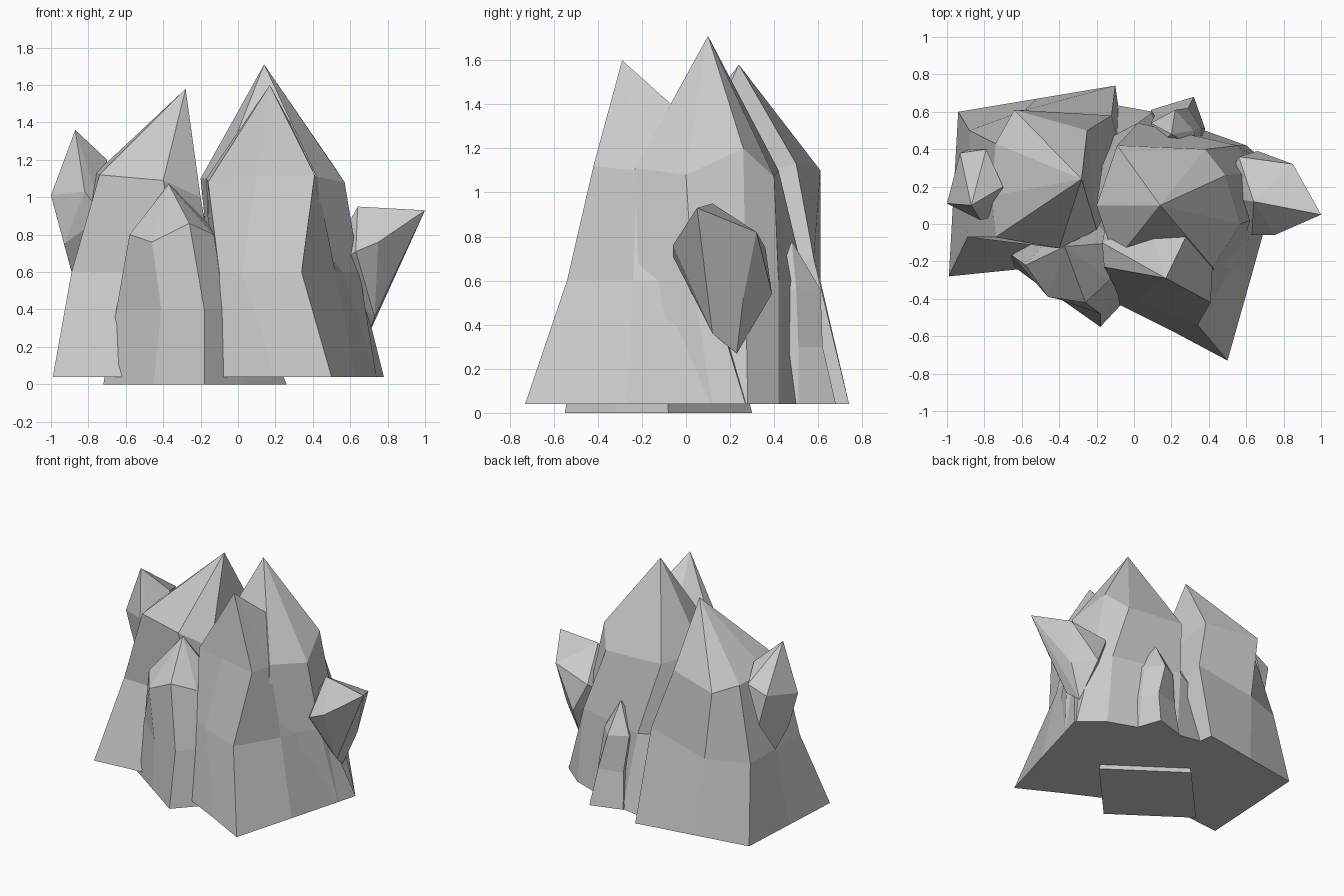
import bpy, bmesh


def finish(name, bm):
    bmesh.ops.recalc_face_normals(bm, faces=bm.faces)
    mesh = bpy.data.meshes.new(name)
    bm.to_mesh(mesh)
    bm.free()
    bpy.context.collection.objects.link(bpy.data.objects.new(name, mesh))


def ring(z, *pts):
    """Horizontal ring; a point may override the height with a third value."""
    return [(p[0], p[1], p[2] if len(p) > 2 else z) for p in pts]


def crystal(name, apex, *rings):
    """Loft flat facets through the rings and close them to a point."""
    bm = bmesh.new()
    loops = [[bm.verts.new(p) for p in r] for r in rings]
    top = bm.verts.new(apex)
    n = len(loops[0])
    bm.faces.new(loops[0][::-1])
    for i in range(n):
        j = (i + 1) % n
        for lo, hi in zip(loops, loops[1:]):
            bm.faces.new((lo[i], lo[j], hi[j], hi[i]))
        bm.faces.new((loops[-1][i], loops[-1][j], top))
    finish(name, bm)


def shard(name, *pts):
    """Convex shard around a few corner points."""
    bm = bmesh.new()
    vs = [bm.verts.new(p) for p in pts]
    res = bmesh.ops.convex_hull(bm, input=vs)
    junk = set(res["geom_interior"]) | set(res["geom_unused"])
    bmesh.ops.delete(bm, geom=[g for g in junk if isinstance(g, bmesh.types.BMVert)],
                     context='VERTS')
    finish(name, bm)


# Large front right crystal, its rear buried in the tall one
crystal("front_crystal", (0.17, -0.29, 1.60),
        ring(0.04, (0.5, -0.73), (0.63, -0.27), (0.78, 0.27), (0.1, 0.3),
             (-0.09, 0.1), (-0.08, -0.43), (0.2, -0.57)),
        ring(0.6, (0.34, -0.54), (0.52, -0.24), (0.64, 0.10), (0.1, 0.2),
             (-0.15, 0.0), (-0.10, -0.34), (0.02, -0.41)),
        ring(1.1, (0.41, -0.42, 1.12), (0.42, -0.22), (0.31, 0.0, 1.34), (0.08, 0.0, 1.27),
             (-0.17, -0.1), (-0.16, -0.23, 1.08), (0.1, -0.33, 1.11)))

# Tallest crystal at the back right
crystal("tall_crystal", (0.14, 0.10, 1.71),
        ring(0.04, (0.5, -0.4), (0.74, 0.12), (0.77, 0.28), (0.6, 0.42),
             (0.1, 0.60), (-0.12, 0.64), (-0.1, -0.1)),
        ring(0.6, (0.46, -0.3), (0.65, 0.03), (0.62, 0.27), (0.55, 0.42),
             (0.02, 0.54), (-0.15, 0.45), (-0.12, -0.2)),
        ring(1.1, (0.42, -0.23, 1.11), (0.57, 0.0, 1.08), (0.49, 0.26, 1.2), (0.38, 0.40, 1.07),
             (-0.09, 0.42), (-0.2, 0.1), (-0.1, -0.2)))

# Wide crystal on the left
crystal("left_crystal", (-0.28, 0.24, 1.58),
        ring(0.04, (-0.99, -0.28), (-0.2, -0.2), (-0.02, 0.2), (-0.1, 0.74),
             (-0.52, 0.67), (-0.94, 0.6), (-0.965, 0.16)),
        ring(0.6, (-0.89, -0.07, 0.6), (-0.3, -0.09), (-0.13, 0.1), (-0.12, 0.58, 0.7),
             (-0.58, 0.61), (-0.88, 0.5), (-0.88, 0.2)),
        ring(1.1, (-0.74, -0.07, 1.12), (-0.4, -0.13, 1.09), (-0.2, -0.03, 1.0),
             (-0.25, 0.50, 1.13), (-0.64, 0.61), (-0.74, 0.43, 1.12), (-0.76, 0.15, 1.13)))

# Small front crystal on a square foot
crystal("small_front_crystal", (-0.37, -0.12, 1.07),
        ring(0.0, (-0.18, -0.55), (0.04, -0.315), (0.26, -0.08), (-0.28, 0.30),
             (-0.72, -0.17), (-0.45, -0.36)),
        ring(0.4, (-0.18, -0.48), (-0.07, -0.36), (0.1, -0.1), (-0.28, 0.2),
             (-0.65, -0.17), (-0.41, -0.40)),
        ring(0.8, (-0.26, -0.42, 0.86), (-0.13, -0.3), (-0.1, -0.1), (-0.3, 0.1),
             (-0.58, -0.22), (-0.46, -0.39, 0.76)))

# Small back crystal
crystal("small_back_crystal", (0.20, 0.48, 0.78),
        ring(0.04, (0.32, 0.68), (0.09, 0.61), (0.1, 0.4), (0.38, 0.4), (0.38, 0.51)),
        ring(0.3, (0.29, 0.62), (0.11, 0.58), (0.1, 0.4), (0.36, 0.4), (0.36, 0.51)),
        ring(0.56, (0.22, 0.61), (0.09, 0.54), (0.1, 0.4), (0.34, 0.4), (0.32, 0.50)))

# Sideways shards growing from the right and left flanks
shard("right_shard", (1.0, 0.05, 0.93), (0.64, 0.12, 0.95), (0.85, 0.32, 0.82),
      (0.75, -0.06, 0.76), (0.63, -0.06, 0.71), (0.80, 0.26, 0.52), (0.73, 0.12, 0.36),
      (0.70, 0.23, 0.27), (0.66, 0.39, 0.54), (0.45, 0.15, 0.6), (0.56, 0.36, 0.75))
shard("left_shard", (-0.87, 0.10, 1.36), (-1.0, 0.11, 1.01), (-0.82, 0.02, 1.03),
      (-0.70, 0.20, 1.20), (-0.93, 0.38, 1.07), (-0.79, 0.40, 1.13),
      (-0.93, 0.12, 0.75), (-0.89, 0.22, 0.6), (-0.72, 0.05, 0.9), (-0.88, 0.4, 0.85))
